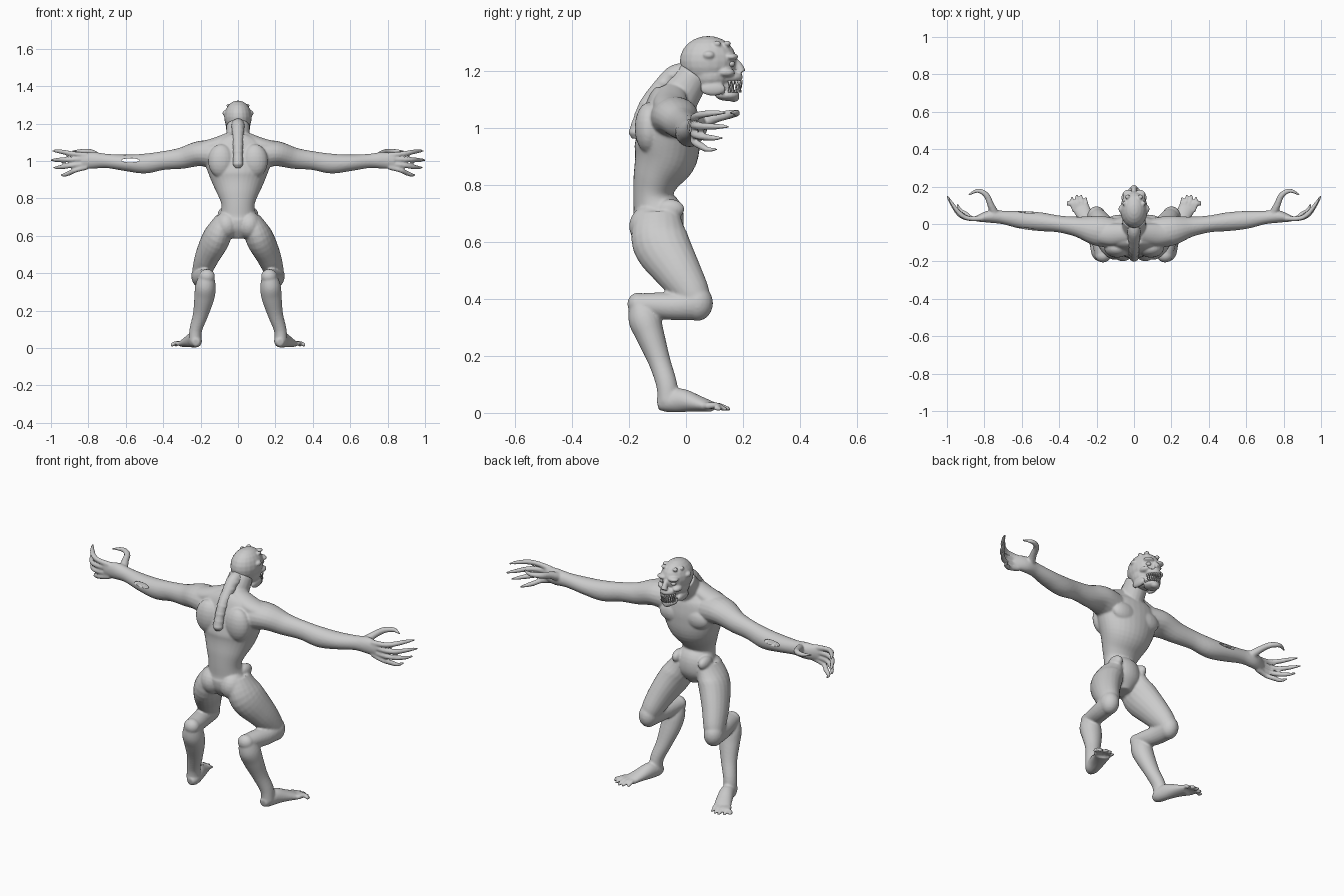
import bpy, bmesh, math
from mathutils import Vector, Matrix


def spline(rows, steps):
    # Catmull-Rom through rows of (x, y, z, radius_a, radius_b)
    rows = [list(r) + [r[3]] * (5 - len(r)) for r in rows]
    out = []
    for i in range(len(rows) - 1):
        p0, p1 = rows[max(i - 1, 0)], rows[i]
        p2, p3 = rows[i + 1], rows[min(i + 2, len(rows) - 1)]
        for k in range(steps):
            t = k / steps
            out.append([.5 * (2 * b + (c - a) * t + (2 * a - 5 * b + 4 * c - d) * t * t
                              + (3 * b - a - 3 * c + d) * t ** 3)
                        for a, b, c, d in zip(p0, p1, p2, p3)])
    return out + [rows[-1]]


def loft(bm, rows, up, s=1, n=20, steps=5):
    # elliptical tube; radius a lies across "up", radius b along it; s mirrors x
    up = Vector(up)
    pts = spline(rows, steps)
    rings = []
    for i, p in enumerate(pts):
        c = Vector(p[:3])
        t = (Vector(pts[min(i + 1, len(pts) - 1)][:3]) - Vector(pts[max(i - 1, 0)][:3])).normalized()
        side = up.cross(t).normalized()
        top = t.cross(side)
        ring = []
        for k in range(n):
            a = 2 * math.pi * k / n
            v = c + side * (math.cos(a) * p[3]) + top * (math.sin(a) * p[4])
            ring.append(bm.verts.new((v.x * s, v.y, v.z)))
        rings.append(ring)
    for r, q in zip(rings, rings[1:]):
        for k in range(n):
            bm.faces.new((r[k], r[(k + 1) % n], q[(k + 1) % n], q[k]))
    bm.faces.new(rings[0][::-1])
    bm.faces.new(rings[-1])


def blob(bm, c, r, s=1):
    m = Matrix.Translation((c[0] * s, c[1], c[2])) @ Matrix.Diagonal((*r, 1))
    bmesh.ops.create_uvsphere(bm, u_segments=20, v_segments=12, radius=1, matrix=m)


def finish(bm, name):
    bmesh.ops.recalc_face_normals(bm, faces=bm.faces)
    for f in bm.faces:
        f.smooth = True
    me = bpy.data.meshes.new(name)
    bm.to_mesh(me)
    bm.free()
    ob = bpy.data.objects.new(name, me)
    bpy.context.collection.objects.link(ob)
    return ob


def fuse(ob, voxel, rounds):
    m = ob.modifiers.new("fuse", 'REMESH')
    m.mode = 'VOXEL'
    m.voxel_size = voxel
    m.use_smooth_shade = True
    m = ob.modifiers.new("soften", 'SMOOTH')
    m.factor = .5
    m.iterations = rounds


X, Y, Z = (1, 0, 0), (0, 1, 0), (0, 0, 1)

# torso and neck
bm = bmesh.new()
loft(bm, [(0, -.1, .585, .04, .05), (0, -.1, .64, .1, .085), (0, -.1, .70, .1, .09),
          (0, -.115, .76, .088, .07), (0, -.105, .82, .108, .082), (0, -.073, .90, .145, .112),
          (0, -.06, .98, .175, .11), (0, -.055, 1.04, .19, .1), (0, -.05, 1.09, .15, .085),
          (0, -.04, 1.125, .075, .07)], Y, n=32)
loft(bm, [(0, -.07, 1.03, .08, .08), (0, -.025, 1.11, .066, .072), (0, .03, 1.19, .062, .06)], Y)

for s in (1, -1):
    # chest, shoulder and seat muscles
    blob(bm, (.075, .012, .985), (.075, .038, .055), s)
    blob(bm, (.09, -.13, 1.0), (.07, .05, .09), s)
    blob(bm, (.06, -.125, .655), (.065, .075, .075), s)
    blob(bm, (.08, -.055, .715), (.028, .05, .035), s)
    loft(bm, [(.03, -.05, 1.125, .05, .035), (.12, -.055, 1.085, .06, .04),
              (.21, -.05, 1.06, .05, .04)], Z, s)
    # arm and palm
    loft(bm, [(.1, -.05, 1.03, .08, .08), (.2, -.035, 1.04, .08, .068), (.3, -.015, 1.015, .055, .057),
              (.4, 0, 1.002, .045, .05), (.5, .012, .986, .05, .053), (.6, .022, .99, .048, .044),
              (.7, .035, 1.0, .036, .038), (.77, .04, 1.003, .034, .044),
              (.84, .028, 1.0, .016, .04)], Z, s)
    # four curved fingers
    for z0, z1, x1, y1 in ((1.03, 1.053, .99, .14), (1.01, 1.005, 1.0, .15),
                           (.985, .965, .985, .13), (.968, .925, .945, .11)):
        d = x1 - .82
        loft(bm, [(.81, .03, z0, .016), (.82 + d * .38, .03, z0 * .6 + z1 * .4, .013),
                  (.82 + d * .65, .055, z0 * .25 + z1 * .75, .0135),
                  (.82 + d * .88, y1 - .035, z1, .01), (x1, y1, z1, .005)], Z, s, 10)
    # hooked thumb
    loft(bm, [(.74, .045, 1.01, .026), (.765, .1, 1.035, .019), (.79, .155, 1.048, .016),
              (.835, .178, 1.053, .012), (.885, .155, 1.053, .005)], Z, s, 10)
    # thigh
    loft(bm, [(.07, -.1, .69, .08, .05), (.11, -.09, .6, .1, .074), (.16, -.03, .5, .082, .066),
              (.19, .022, .42, .062, .054), (.2, .04, .375, .045, .043)], X, s)
    # knee and folded-back section
    blob(bm, (.2, .04, .385), (.05, .055, .062), s)
    loft(bm, [(.2, .045, .385, .06, .05), (.192, -.03, .375, .05, .048), (.178, -.1, .377, .046, .046),
              (.166, -.165, .382, .038, .042)], X, s)
    blob(bm, (.166, -.168, .382), (.043, .038, .04), s)
    # shin
    loft(bm, [(.165, -.17, .4, .03, .035), (.173, -.148, .335, .056, .054), (.18, -.125, .27, .05, .054),
              (.2, -.093, .18, .039, .041), (.225, -.068, .1, .037, .034),
              (.23, -.062, .04, .038, .034)], X, s)
    # foot
    loft(bm, [(.225, -.1, .03, .02, .02), (.226, -.07, .036, .034, .034), (.238, -.02, .044, .038, .042),
              (.262, .04, .033, .042, .029), (.285, .09, .021, .045, .018)], Z, s)
    # toes
    for i, (x, y) in enumerate(((.258, .145), (.282, .158), (.306, .158), (.331, .146), (.352, .126))):
        x0 = .254 + i * .016
        loft(bm, [(x0, .07, .024, .013), (x0 * .5 + x * .5, .11, .026, .011),
                  (x, y - .02, .017, .01), (x, y, .011, .005)], Z, s, 10)
body = finish(bm, "body")
fuse(body, .0055, 5)

# slit through the left forearm
bm = bmesh.new()
blob(bm, (-.575, .02, 1.003), (.05, .2, .011))
cutter = finish(bm, "forearm_slit_cutter")
cutter.hide_render = True
cutter.hide_viewport = True
m = body.modifiers.new("slit", 'BOOLEAN')
m.operation = 'DIFFERENCE'
m.object = cutter

# head: skull, muzzle, nose, jaw
bm = bmesh.new()
blob(bm, (0, .078, 1.235), (.074, .1, .088))
blob(bm, (0, .085, 1.185), (.066, .075, .06))
blob(bm, (0, .148, 1.178), (.044, .052, .024))
blob(bm, (0, .125, 1.145), (.036, .045, .035))
blob(bm, (0, .145, 1.115), (.042, .043, .02))
blob(bm, (0, .167, 1.106), (.024, .02, .015))
loft(bm, [(0, .155, 1.25, .012, .012), (0, .182, 1.22, .013, .015), (0, .195, 1.195, .019, .016)], Y)
for s in (1, -1):
    blob(bm, (.032, .158, 1.25), (.03, .026, .013), s)      # brow
    blob(bm, (.046, .14, 1.195), (.022, .032, .016), s)     # cheek
    blob(bm, (.048, .095, 1.137), (.014, .045, .024), s)    # jaw hinge
    blob(bm, (.07, .08, 1.256), (.013, .02, .014), s)       # side lump
    blob(bm, (.035, .145, 1.297), (.013, .013, .01), s)     # forehead lumps
    blob(bm, (.052, .11, 1.296), (.01, .013, .01), s)
fuse(finish(bm, "head"), .0045, 4)

# eyes
bm = bmesh.new()
for s in (1, -1):
    blob(bm, (.034, .158, 1.225), (.014, .014, .011), s)
finish(bm, "eyes")

# upper and lower teeth
bm = bmesh.new()
for z, flip, rx, ry in ((1.152, math.pi, .038, .048), (1.138, 0, .036, .044)):
    for i in range(11):
        a = math.pi * (i + .5) / 11
        mat = (Matrix.Translation((rx * math.cos(a), .146 + ry * math.sin(a), z))
               @ Matrix.Rotation(flip, 4, 'X'))
        bmesh.ops.create_cone(bm, cap_ends=True, segments=8, radius1=.0055, radius2=.001,
                              depth=.028, matrix=mat)
finish(bm, "teeth")

# bound tail of hair: beads along a path
bm = bmesh.new()
path = [(0, -.01, 1.195, .034), (0, -.045, 1.185, .033), (0, -.09, 1.14, .03),
        (0, -.135, 1.085, .027), (0, -.16, 1.03, .025), (0, -.173, .985, .026), (0, -.175, .962, .015)]
loft(bm, path, X, n=16)
for x, y, z, r, _ in spline(path[:-1], 3)[1::2]:
    blob(bm, (x, y, z), (r * 1.1, r * 1.1, r * .75))
fuse(finish(bm, "hair_tail"), .005, 2)
